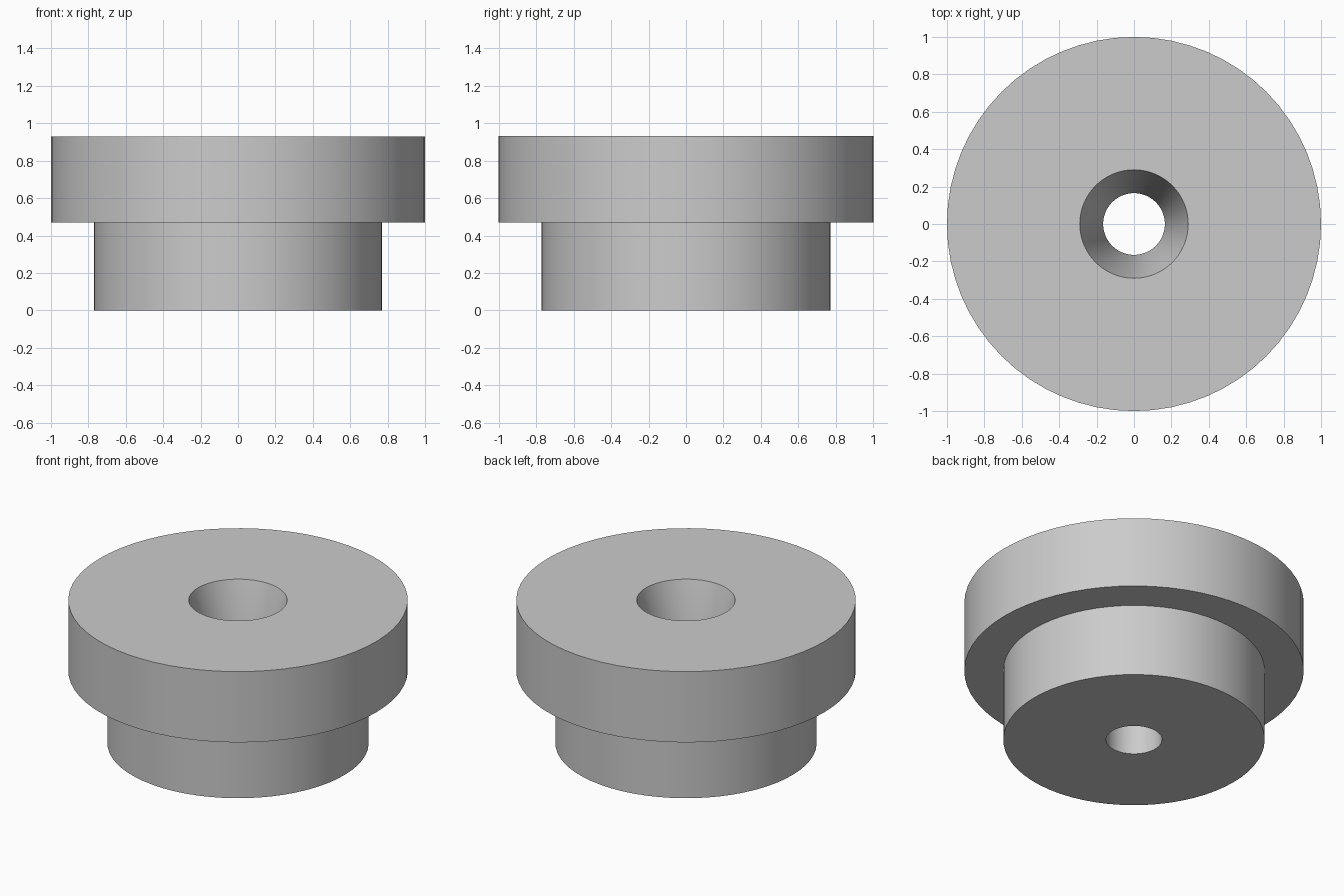
import bpy, bmesh, math
from mathutils import Vector

SEGMENTS = 64
HEIGHT, STEP = 0.93, 0.47
HEAD_R, SHANK_R, MOUTH_R, BORE_R = 1.0, 0.77, 0.29, 0.165

cube = bpy.data.objects.get("Cube")
if cube:
    bpy.data.objects.remove(cube, do_unlink=True)

# Single plain grey
grey = bpy.data.materials.new("plain grey")
grey.use_nodes = True
colour = (0.6, 0.6, 0.6, 1)
grey.diffuse_color = colour
grey.node_tree.nodes["Principled BSDF"].inputs["Base Color"].default_value = colour


def lathe(name, profile):
    """Revolve a closed (radius, height) profile around the z axis."""
    bm = bmesh.new()
    verts = [bm.verts.new((r, 0, z)) for r, z in profile]
    edges = [bm.edges.new((v, verts[(i + 1) % len(verts)])) for i, v in enumerate(verts)]
    bmesh.ops.spin(bm, geom=verts + edges, cent=Vector(), axis=(0, 0, 1),
                   angle=math.tau, steps=SEGMENTS, use_merge=True)
    bmesh.ops.remove_doubles(bm, verts=bm.verts, dist=1e-5)
    bmesh.ops.recalc_face_normals(bm, faces=bm.faces)
    mesh = bpy.data.meshes.new(name)
    bm.to_mesh(mesh)
    bm.free()
    mesh.materials.append(grey)
    obj = bpy.data.objects.new(name, mesh)
    bpy.context.collection.objects.link(obj)
    return obj


# Stepped bushing: wide head, narrower shank, flared bore through the middle
bushing = lathe("stepped_bushing", [
    (BORE_R, 0), (SHANK_R, 0), (SHANK_R, STEP), (HEAD_R, STEP),
    (HEAD_R, HEIGHT), (MOUTH_R, HEIGHT), (BORE_R, STEP)])

# Smooth round walls with sharp rims
bpy.ops.object.select_all(action="DESELECT")
bushing.select_set(True)
bpy.context.view_layer.objects.active = bushing
bpy.ops.object.shade_smooth_by_angle(angle=math.radians(30))
